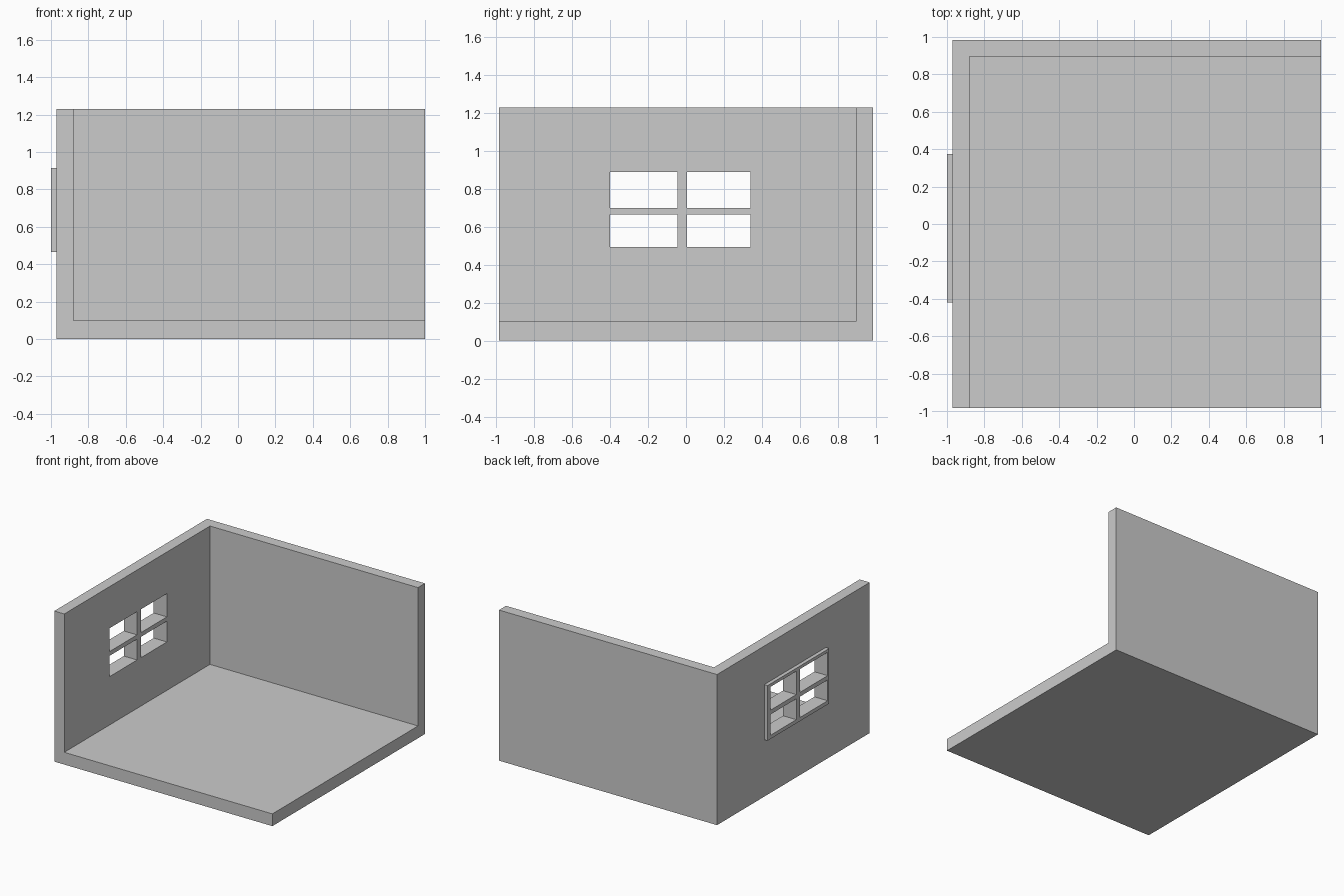
import bpy
import bmesh
from mathutils import Vector

if "Cube" in bpy.data.objects:
    bpy.data.objects.remove(bpy.data.objects["Cube"])


def box(name, lo, hi):
    """Axis-aligned box between two opposite corners."""
    lo, hi = Vector(lo), Vector(hi)
    bm = bmesh.new()
    bmesh.ops.create_cube(bm, size=1)
    for v in bm.verts:
        v.co = [(lo[i] + hi[i]) / 2 + v.co[i] * (hi[i] - lo[i]) for i in range(3)]
    mesh = bpy.data.meshes.new(name)
    bm.to_mesh(mesh)
    bm.free()
    obj = bpy.data.objects.new(name, mesh)
    bpy.context.collection.objects.link(obj)
    return obj


def combine(target, tool, operation):
    """Apply a boolean and discard the tool object."""
    mod = target.modifiers.new(operation.title(), 'BOOLEAN')
    mod.operation = operation
    mod.solver = 'EXACT'
    mod.object = tool
    bpy.context.view_layer.objects.active = target
    bpy.ops.object.modifier_apply(modifier=mod.name)
    bpy.data.objects.remove(tool, do_unlink=True)


X0, X1, Y, H, T = -0.97, 1.0, 0.985, 1.23, 0.09

# Room shell: floor, left wall and back wall from one hollowed block
room = box("room_shell", (X0, -Y, 0), (X1, Y, H))
combine(room, box("room_cutter", (X0 + T, -Y - 1, 0.10), (X1 + 1, Y - T, H + 1)), 'DIFFERENCE')

# Window frame standing proud of the outside of the left wall
combine(room, box("window_frame", (-1.0, -0.42, 0.465), (X0 + T / 2, 0.375, 0.915)), 'UNION')

# Four window panes cut through frame and wall
for y0, y1 in ((-0.40, -0.045), (0.005, 0.34)):
    for z0, z1 in ((0.495, 0.665), (0.70, 0.89)):
        combine(room, box("pane_cutter", (-1.2, y0, z0), (-0.7, y1, z1)), 'DIFFERENCE')
